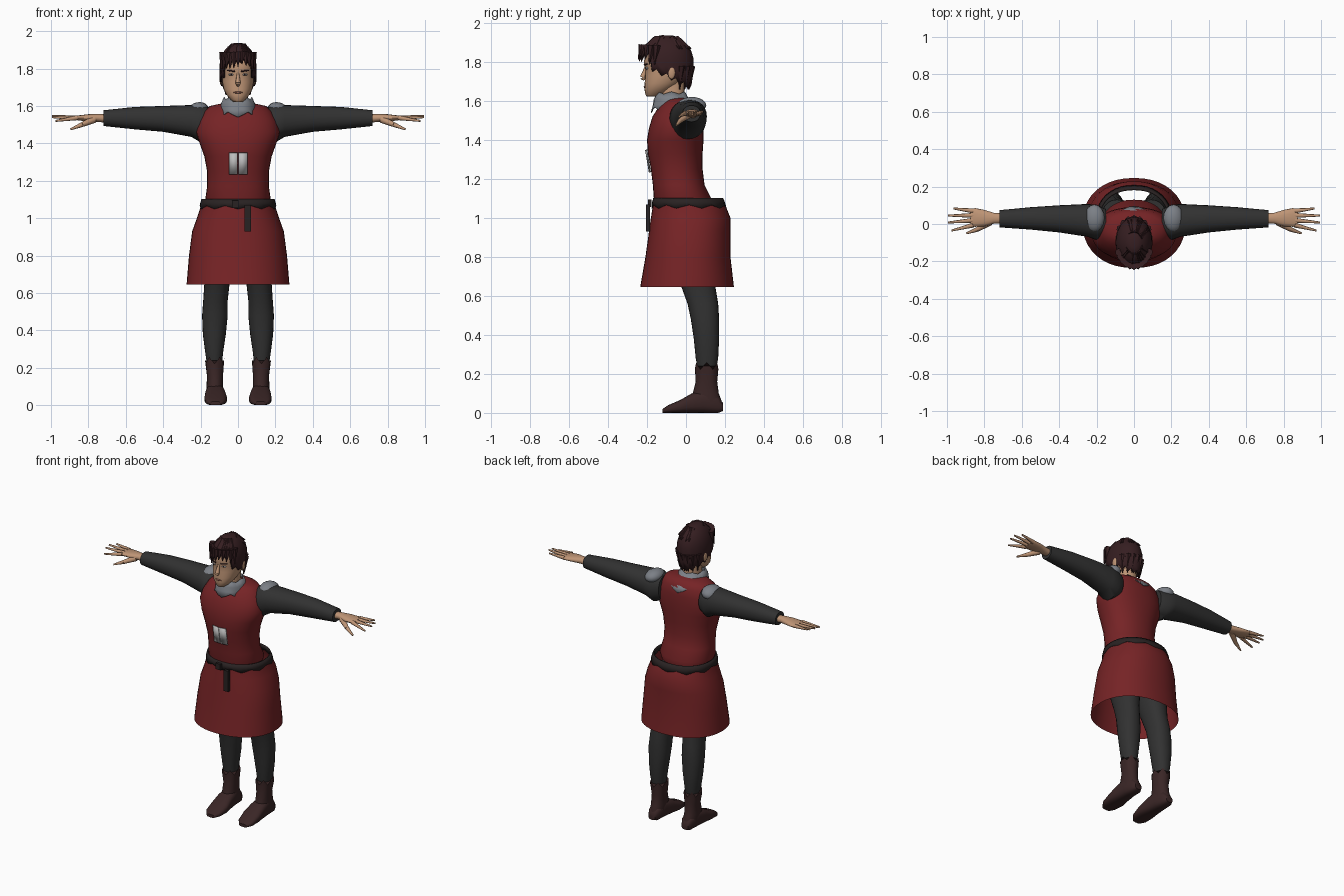
import bpy, bmesh, math, random
from mathutils import Vector, Matrix

if "Cube" in bpy.data.objects:
    bpy.data.objects.remove(bpy.data.objects["Cube"])

random.seed(4)


def material(name, rgb):
    m = bpy.data.materials.new(name)
    m.diffuse_color = (*rgb, 1)
    m.use_nodes = True
    m.node_tree.nodes["Principled BSDF"].inputs["Base Color"].default_value = m.diffuse_color
    return m


RED = material("red cloth", (0.180, 0.017, 0.019))
DARK = material("dark cloth", (0.031, 0.031, 0.031))
BOOT = material("boot leather", (0.042, 0.019, 0.019))
BELT = material("belt leather", (0.022, 0.016, 0.016))
HAIR = material("dark hair", (0.036, 0.013, 0.015))
SKIN = material("skin", (0.52, 0.30, 0.18))
STEEL = material("grey steel", (0.20, 0.215, 0.24))
PALE = material("pale grey", (0.50, 0.50, 0.50))
LIP = material("lips", (0.30, 0.13, 0.09))


def finish(name, bm, mat, mirror=False, thick=0, angle=50):
    bmesh.ops.recalc_face_normals(bm, faces=bm.faces)
    me = bpy.data.meshes.new(name)
    bm.to_mesh(me)
    bm.free()
    ob = bpy.data.objects.new(name, me)
    bpy.context.collection.objects.link(ob)
    me.materials.append(mat)
    bpy.ops.object.select_all(action='DESELECT')
    bpy.context.view_layer.objects.active = ob
    ob.select_set(True)
    bpy.ops.object.shade_smooth_by_angle(angle=math.radians(angle))
    if thick:
        ob.modifiers.new("Thickness", 'SOLIDIFY').thickness = thick
    if mirror:
        ob.modifiers.new("Mirror", 'MIRROR').use_axis[0] = True
    return ob


def skin_rows(bm, rows):
    n = len(rows[0])
    for a, b in zip(rows, rows[1:]):
        for i in range(n):
            j = (i + 1) % n
            bm.faces.new((a[i], a[j], b[j], b[i]))


def loft(name, rings, mat, axis='z', n=24, p=2.2, caps=True, jag=None, **kw):
    """Rings are (t, a0, a1, b0, b1): extents of a rounded section at t along the axis."""
    bm = bmesh.new()
    rows = []
    for k, (t, a0, a1, b0, b1) in enumerate(rings):
        row = []
        for i in range(n):
            c, s = math.cos(2 * math.pi * i / n), math.sin(2 * math.pi * i / n)
            a = (a0 + a1) / 2 + (a1 - a0) / 2 * math.copysign(abs(c) ** (2 / p), c)
            b = (b0 + b1) / 2 + (b1 - b0) / 2 * math.copysign(abs(s) ** (2 / p), s)
            w = t + (jag or {}).get(k, 0) * math.cos(math.pi * i / 2)
            row.append(bm.verts.new({'x': (w, a, b), 'y': (a, w, b), 'z': (a, b, w)}[axis]))
        rows.append(row)
    skin_rows(bm, rows)
    if caps:
        bm.faces.new(rows[0])
        bm.faces.new(rows[-1])
    return finish(name, bm, mat, **kw)


def body(name, rings, mat, **kw):
    """Symmetric upright loft from (z, half width, front y, back y)."""
    return loft(name, [(z, -w, w, f, b) for z, w, f, b in rings], mat, **kw)


def rods(name, items, mat, seg=8, **kw):
    """Tapered rods (start, end, start radius, end radius) in one object."""
    bm = bmesh.new()
    for a, b, r1, r2 in items:
        a, b = Vector(a), Vector(b)
        m = Matrix.Translation((a + b) / 2) @ (b - a).to_track_quat('Z', 'Y').to_matrix().to_4x4()
        bmesh.ops.create_cone(bm, cap_ends=True, segments=seg, radius1=r1, radius2=r2,
                              depth=(b - a).length, matrix=m)
    return finish(name, bm, mat, **kw)


def blob(name, loc, size, mat, tilt=0, **kw):
    bm = bmesh.new()
    m = Matrix.Translation(loc) @ Matrix.Rotation(tilt, 4, 'Y') @ Matrix.Diagonal((*size, 1))
    bmesh.ops.create_uvsphere(bm, u_segments=16, v_segments=10, radius=1, matrix=m)
    return finish(name, bm, mat, **kw)


def box(name, loc, size, mat):
    bm = bmesh.new()
    bmesh.ops.create_cube(bm, size=1, matrix=Matrix.Translation(loc) @ Matrix.Diagonal((*size, 1)))
    return finish(name, bm, mat, angle=30)


# Tunic, skirt and belt
body("tunic", [(1.06, .160, -.155, .125), (1.10, .175, -.165, .130), (1.17, .165, -.170, .095),
               (1.25, .165, -.180, .085), (1.33, .180, -.195, .085), (1.40, .205, -.200, .090),
               (1.46, .225, -.190, .090), (1.52, .208, -.172, .088), (1.57, .180, -.140, .080),
               (1.60, .150, -.110, .060), (1.615, .080, -.100, .030)], RED, n=32)
body("skirt", [(1.10, .192, -.165, .185), (1.05, .203, -.172, .208), (1.00, .220, -.180, .228),
               (.93, .245, -.190, .228), (.80, .262, -.208, .228), (.645, .275, -.235, .246)],
     RED, n=40, caps=False)
body("belt", [(1.102, .196, -.168, .190), (1.08, .202, -.174, .200), (1.058, .205, -.176, .208)],
     BELT, n=40, caps=False, jag={2: .009}, thick=.010)
box("belt_strap", (.052, -.195, 1.00), (.034, .020, .14), BELT)
box("belt_buckle", (-.015, -.185, 1.075), (.035, .018, .04), BELT)

# Two plain chest panels
bm = bmesh.new()
for x0, x1 in ((-.0015, -.047), (.0015, .050)):
    pts = [(x0, -.186, 1.235), (x1, -.180, 1.235), (x1, -.198, 1.35), (x0, -.205, 1.35)]
    bm.faces.new([bm.verts.new(q) for q in pts])
finish("chest_panels", bm, PALE, thick=.005)

# Sleeves, shoulder pads and collar
loft("sleeve", [(.15, -.06, .08, 1.43, 1.59), (.20, -.085, .103, 1.405, 1.605),
                (.25, -.068, .107, 1.435, 1.605), (.40, -.045, .10, 1.462, 1.60),
                (.55, -.030, .09, 1.475, 1.595), (.72, -.018, .074, 1.493, 1.577)],
     DARK, axis='x', mirror=True)
blob("shoulder_pad", (.212, .03, 1.578), (.056, .074, .042), STEEL, tilt=.2, mirror=True)
body("collar", [(1.642, .075, -.150, .000), (1.61, .092, -.165, .015), (1.58, .098, -.170, .075),
                (1.555, .105, -.180, .096)], STEEL, caps=False, jag={0: .006, 3: .014}, thick=.006)

# Hands
loft("palm", [(.70, .004, .056, 1.510, 1.555), (.75, .002, .060, 1.515, 1.558),
              (.80, -.012, .075, 1.518, 1.556), (.85, -.015, .085, 1.522, 1.550),
              (.875, -.010, .080, 1.528, 1.547)], SKIN, axis='x', n=16, mirror=True)
fingers = [((.86, y0, 1.537), (x1, y1, z1), .013, .005)
           for y0, x1, y1, z1 in ((-.006, .975, -.035, 1.520), (.020, .995, .008, 1.540),
                                  (.046, .995, .045, 1.546), (.070, .965, .083, 1.545))]
fingers += [((.77, .012, 1.528), (.835, -.028, 1.50), .020, .013),
            ((.835, -.028, 1.50), (.895, -.050, 1.475), .013, .005)]
rods("fingers", fingers, SKIN, mirror=True)

# Legs and boots
loft("legging", [(.20, .087, .163, .065, .15), (.28, .080, .175, .050, .165),
                 (.38, .065, .188, .040, .17), (.48, .055, .192, .025, .17),
                 (.56, .055, .186, .008, .165), (.65, .045, .180, -.025, .15),
                 (.80, .015, .190, -.080, .14), (1.0, .002, .180, -.120, .13)], DARK, mirror=True)
loft("boot_shaft", [(.03, .082, .165, .04, .185), (.06, .078, .168, .03, .183),
                    (.10, .080, .168, .035, .168), (.16, .080, .166, .05, .160),
                    (.24, .073, .178, .046, .166)], BOOT, jag={4: .018}, mirror=True)
loft("boot_foot", [(-.12, .092, .150, .000, .020), (-.09, .068, .174, 0, .040),
                   (-.03, .058, .180, 0, .066), (.03, .066, .176, 0, .100),
                   (.10, .076, .170, 0, .120), (.165, .084, .162, 0, .085),
                   (.19, .10, .148, .010, .050)], BOOT, axis='y', p=2.8, mirror=True)

# Neck, head and face
body("neck", [(1.57, .062, -.135, .005), (1.63, .053, -.130, -.010), (1.70, .055, -.13, -.005)], SKIN)
body("head", [(1.622, .024, -.200, -.150), (1.632, .038, -.208, -.115), (1.66, .062, -.213, -.075),
              (1.69, .077, -.212, -.030), (1.73, .085, -.210, .005), (1.765, .088, -.208, .018),
              (1.79, .090, -.215, .020), (1.84, .088, -.213, .015), (1.89, .065, -.18, -.02),
              (1.91, .030, -.14, -.06)], SKIN)
rods("nose", [((0, -.206, 1.775), (0, -.222, 1.722), .006, .014),
              ((0, -.222, 1.722), (0, -.212, 1.708), .014, .007)], SKIN)
blob("ear", (.090, -.075, 1.745), (.009, .020, .032), SKIN, mirror=True)
blob("eye", (.036, -.200, 1.768), (.015, .009, .006), PALE, mirror=True)
blob("iris", (.036, -.205, 1.768), (.005, .006, .005), HAIR, mirror=True)
rods("eyebrow", [((.018, -.213, 1.786), (.058, -.196, 1.790), .005, .003)], HAIR, mirror=True)
blob("mouth", (0, -.209, 1.672), (.024, .008, .006), LIP)

# Hair cap, its lower edge running from the fringe down to the nape
bm = bmesh.new()
rows = []
for r in range(9):
    s = .06 + .94 * r / 8
    row = []
    for i in range(32):
        th = 2 * math.pi * i / 32
        front = -math.sin(th)
        edge = 1.842 if front > .6 else 1.67 + .095 * (front + 1) / 1.6
        edge += .012 * (-1) ** i
        z = 1.938 - (1.938 - edge) * s ** 1.8
        k = math.sqrt(max(.02, 1 - ((z - 1.80) / .14) ** 2)) if z > 1.8 else 1 - 6 * (1.8 - z) ** 2
        k *= 1 + .015 * (-1) ** i * s
        row.append(bm.verts.new((.099 * k * math.cos(th), -.10 + .138 * k * math.sin(th), z)))
    rows.append(row)
skin_rows(bm, rows)
bm.faces.new(rows[0])
finish("hair_cap", bm, HAIR, thick=.010)

# Locks along the fringe, over the crown and at the nape
locks = []
for i in range(11):
    th = math.radians(-90 + (i - 5) * 13)
    c, s = math.cos(th), math.sin(th)
    tip = 1.812 + random.uniform(-.010, .016) - .0012 * (i - 5) ** 2
    locks.append(((.088 * c, -.10 + .122 * s, 1.885), (.100 * c, -.10 + .144 * s, tip), .022, .002))
for i in range(16):
    th = random.uniform(0, 2 * math.pi)
    c, s = math.cos(th), math.sin(th)
    locks.append(((.035 * c, -.10 + .05 * s, 1.920), (.092 * c, -.10 + .128 * s, 1.868), .018, .003))
for i in range(7):
    th = math.radians(90 + (i - 3) * 18)
    c, s = math.cos(th), math.sin(th)
    locks.append(((.092 * c, -.10 + .128 * s, 1.78), (.080 * c, -.10 + .115 * s, 1.66), .020, .003))
rods("hair_locks", locks, HAIR, seg=6)
